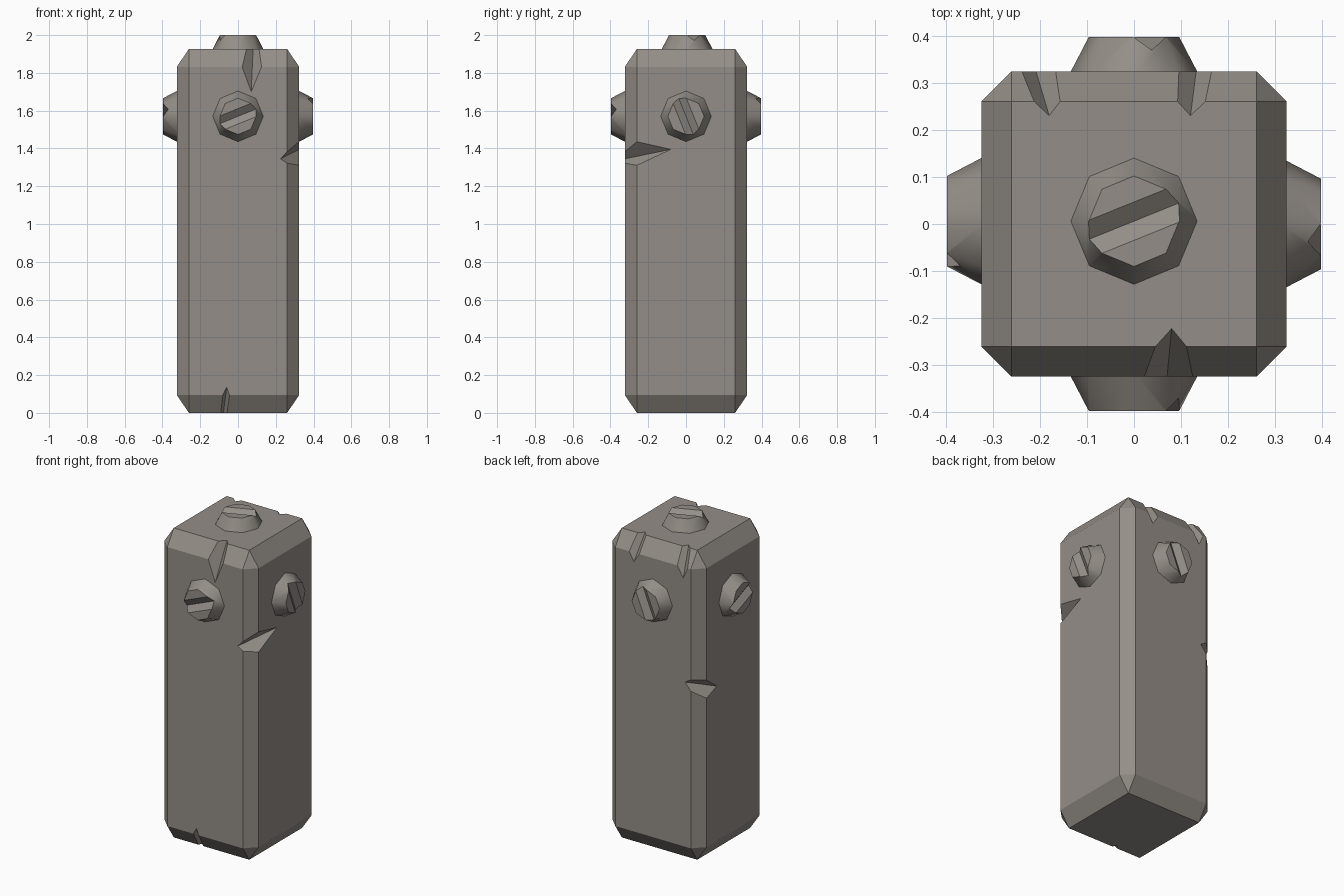
import bpy, bmesh, math
from mathutils import Vector, Matrix

if "Cube" in bpy.data.objects:
    bpy.data.objects.remove(bpy.data.objects["Cube"])

stone = bpy.data.materials.new("warm grey stone")
stone.diffuse_color = (0.296, 0.270, 0.242, 1)
stone.use_nodes = True
stone.node_tree.nodes["Principled BSDF"].inputs["Base Color"].default_value = stone.diffuse_color


def add_object(name, bm):
    bmesh.ops.recalc_face_normals(bm, faces=bm.faces[:])
    me = bpy.data.meshes.new(name)
    bm.to_mesh(me)
    bm.free()
    me.materials.append(stone)
    ob = bpy.data.objects.new(name, me)
    bpy.context.collection.objects.link(ob)
    return ob


def hull(points):
    bm = bmesh.new()
    for p in points:
        bm.verts.new(p)
    bmesh.ops.convex_hull(bm, input=bm.verts[:])
    bmesh.ops.dissolve_limit(bm, angle_limit=0.01, verts=bm.verts[:], edges=bm.edges[:])
    return bm


def wedge(p1, p2, outward, slope, depth=0.15, extend=0.1):
    """V-shaped cutter whose valley runs through p1 and p2."""
    p1, p2, out = Vector(p1), Vector(p2), Vector(outward)
    d = (p2 - p1).normalized()
    out = (out - d * out.dot(d)).normalized()
    side = d.cross(out) * slope * depth
    pts = []
    for p in (p1 - d * extend, p2 + d * extend):
        pts += [p, p + out * depth + side, p + out * depth - side]
    ob = add_object("cutter", hull(pts))
    ob.hide_render = True
    return ob


def cut(ob, cutters):
    for c in cutters:
        m = ob.modifiers.new("chip", 'BOOLEAN')
        m.operation = 'DIFFERENCE'
        m.solver = 'EXACT'
        m.object = c
    bpy.context.view_layer.update()
    dg = bpy.context.evaluated_depsgraph_get()
    me = bpy.data.meshes.new_from_object(ob.evaluated_get(dg))
    ob.modifiers.clear()
    ob.data = me
    for c in cutters:
        bpy.data.objects.remove(c)


# Bevelled post: three points at every corner
W, B, H, BZ = 0.324, 0.26, 1.927, 0.095
corners = []
for sx in (-1, 1):
    for sy in (-1, 1):
        for z, zb in ((0, BZ), (H, H - BZ)):
            corners += [(sx * B, sy * B, z), (sx * W, sy * B, zb), (sx * B, sy * W, zb)]
post = add_object("post", hull(corners))

# Chips along the edges of the post
chips = [
    ((0.08, -0.222, H), (0.07, -W, 1.70), (0, -1, 1), 0.95),         # front top
    ((-0.18, 0.23, H), (-0.208, W, 1.765), (0, 1, 1), 1.05),         # back top
    ((0.12, 0.23, H), (0.132, W, 1.775), (0, 1, 1), 1.15),           # back top
    ((0.225, -W, 1.345), (W, -0.08, 1.395), (1, -1, 0), 0.9),        # front right edge
    ((-0.22, W, 1.12), (-W, 0.16, 1.06), (-1, 1, 0), 1.0),           # back left edge
    ((-0.06, -W, 0.135), (-0.077, -0.235, 0), (0, -1, -1), 0.8),     # front bottom
]
cut(post, [wedge(*c) for c in chips])

# Slotted eight-sided bolt, facing up
R0, R1, BH = 0.134, 0.096, 0.073
ring = [(math.cos(i * math.pi / 4), math.sin(i * math.pi / 4)) for i in range(8)]
slope_r = (R0 - R1) / BH
base = [(c * (R0 + 0.01 * slope_r), s * (R0 + 0.01 * slope_r), -0.01) for c, s in ring]
bolt = add_object("bolt", hull(base + [(c * R1, s * R1, BH) for c, s in ring]))
a = math.radians(22)
g = Vector((math.cos(a), math.sin(a), 0)) * 0.1
v = Vector((0, 0, BH - 0.028))
cut(bolt, [wedge(v - g, v + g, (0, 0, 1), 1.35)])
# Round only the sloping sides
for p in bolt.data.polygons:
    mid = Vector((p.center.x, p.center.y, 0))
    p.use_smooth = 0.2 < p.normal.z < 0.65 and mid.length > 0.075
bolt_mesh = bolt.data
bpy.data.objects.remove(bolt)

# One bolt on the top and on each side
placements = [
    ("top_bolt", (0, 0, 1), (0, 1, 0), (0, 0.006, H), 0),
    ("front_bolt", (0, -1, 0), (0, 0, 1), (0, -W, 1.57), 0),
    ("back_bolt", (0, 1, 0), (0, 0, 1), (0, W, 1.57), 90),
    ("left_bolt", (-1, 0, 0), (0, 0, 1), (-W, 0.006, 1.57), 0),
    ("right_bolt", (1, 0, 0), (0, 0, 1), (W, 0, 1.57), 90),
]
for name, n, u, loc, spin in placements:
    n, u = Vector(n), Vector(u)
    rot = Matrix((u.cross(n), u, n)).transposed().to_4x4()
    ob = bpy.data.objects.new(name, bolt_mesh.copy())
    ob.matrix_world = Matrix.Translation(loc) @ rot @ Matrix.Rotation(math.radians(spin), 4, 'Z')
    bpy.context.collection.objects.link(ob)
